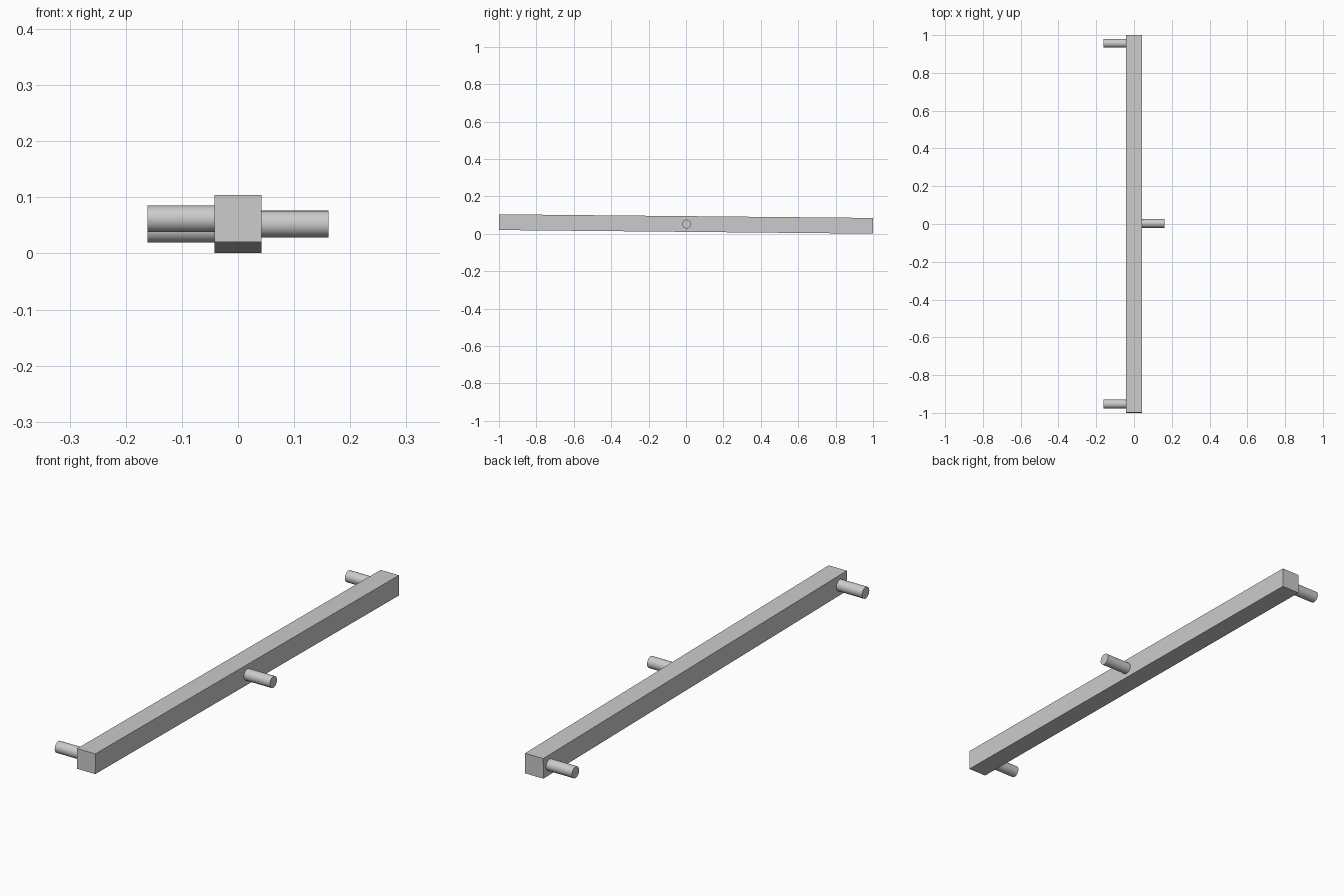
import bpy
import math

cube = bpy.data.objects.get("Cube")
if cube:
    bpy.data.objects.remove(cube, do_unlink=True)

# Single plain grey
grey = bpy.data.materials.new("light_grey")
grey.use_nodes = True
color = (0.6, 0.6, 0.6, 1)
grey.diffuse_color = color
grey.node_tree.nodes["Principled BSDF"].inputs["Base Color"].default_value = color

HALF = 0.042       # half width of the bar
TILT = -0.0097     # the bar slopes down towards the back
MID_Z = 0.0525
PIN_R = 0.0237
PIN_TIP = 0.161


def finish(name):
    obj = bpy.context.object
    obj.name = name
    obj.data.materials.append(grey)
    return obj


# Long square bar
bpy.ops.mesh.primitive_cube_add(size=2, location=(0, 0, MID_Z),
                                rotation=(math.atan(TILT), 0, 0))
bar = finish("bar")
bar.scale = (HALF, 0.9996, HALF)


# Round pin standing out of one side of the bar
def pin(name, side, y):
    root = HALF - 0.004
    bpy.ops.mesh.primitive_cylinder_add(
        vertices=32, radius=PIN_R, depth=PIN_TIP - root,
        location=(side * (PIN_TIP + root) / 2, y, MID_Z + TILT * y),
        rotation=(0, math.pi / 2, 0))
    finish(name)
    bpy.ops.object.shade_smooth_by_angle(angle=math.radians(35))


pin("middle_pin", 1, 0.003)
pin("front_pin", -1, -0.953)
pin("back_pin", -1, 0.957)
